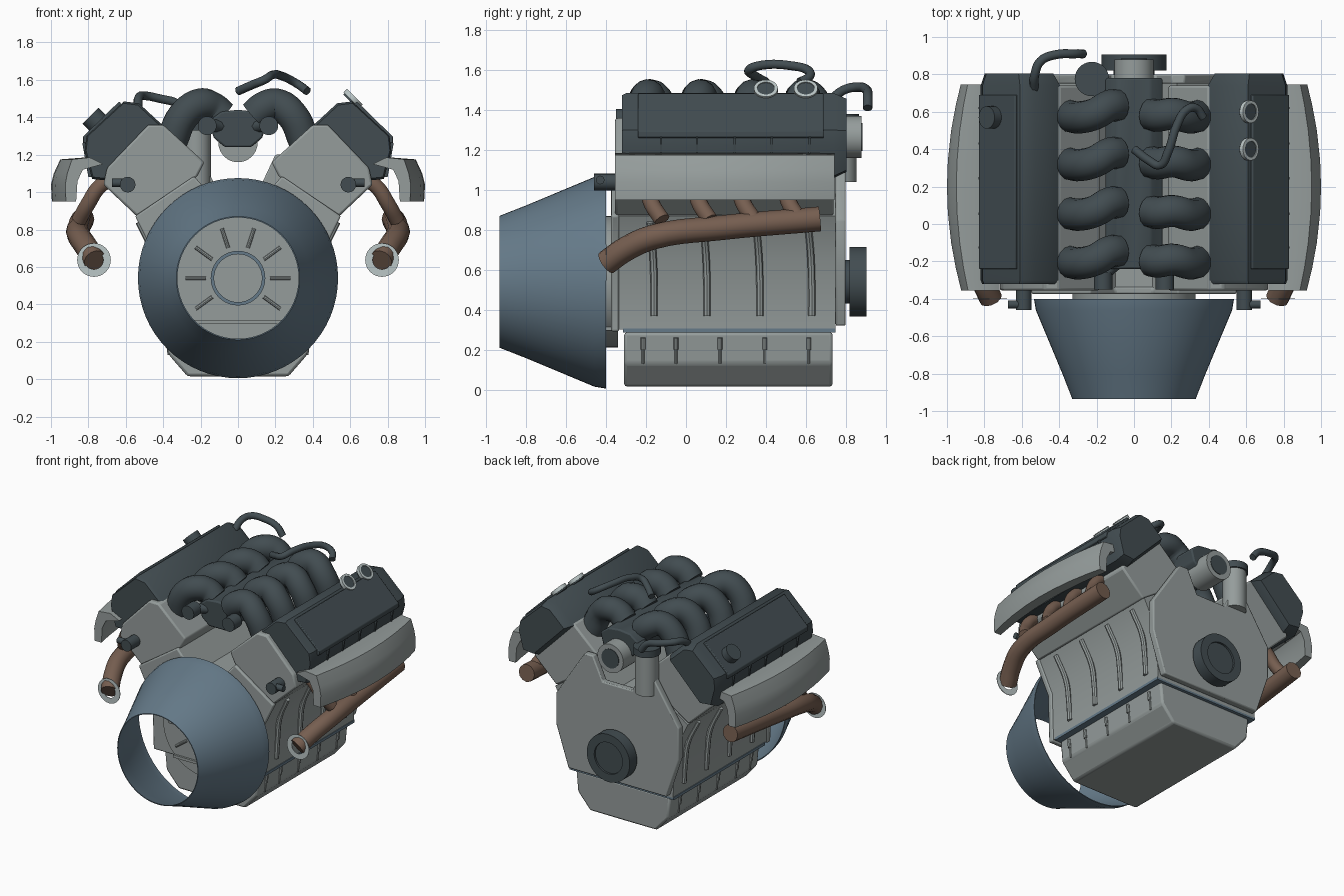
import bpy, bmesh, math
from mathutils import Vector

if "Cube" in bpy.data.objects:
    bpy.data.objects.remove(bpy.data.objects["Cube"])


def mat(name, c):
    m = bpy.data.materials.new(name)
    m.diffuse_color = (*c, 1)
    m.use_nodes = True
    m.node_tree.nodes["Principled BSDF"].inputs["Base Color"].default_value = m.diffuse_color
    return m


GREY = mat("cast_grey", (.30, .335, .33))
DARK = mat("dark_slate", (.054, .073, .082))
BLUE = mat("steel_blue", (.13, .195, .25))
COPPER = mat("copper_brown", (.18, .112, .08))
SILVER = mat("pale_silver", (.50, .57, .57))


def finish(bm, name, m, bevel=0, angle=35):
    bmesh.ops.recalc_face_normals(bm, faces=bm.faces)
    me = bpy.data.meshes.new(name)
    bm.to_mesh(me)
    bm.free()
    ob = bpy.data.objects.new(name, me)
    bpy.context.collection.objects.link(ob)
    me.materials.append(m)
    bpy.ops.object.select_all(action='DESELECT')
    ob.select_set(True)
    bpy.context.view_layer.objects.active = ob
    if bevel:
        b = ob.modifiers.new("bevel", 'BEVEL')
        b.width, b.segments, b.limit_method = bevel, 2, 'ANGLE'
    bpy.ops.object.shade_smooth_by_angle(angle=math.radians(angle))
    return ob


def loft(name, sections, m, bevel=0):
    """Skin closed (x, z) outlines placed along y, with capped ends."""
    bm = bmesh.new()
    loops = [[bm.verts.new((x, y, z)) for x, z in pts] for y, pts in sections]
    n = len(loops[0])
    for a, b in zip(loops, loops[1:]):
        for i in range(n):
            j = (i + 1) % n
            bm.faces.new((a[i], a[j], b[j], b[i]))
    bm.faces.new(loops[0])
    bm.faces.new(loops[-1])
    return finish(bm, name, m, bevel)


def prism(name, pts, y0, y1, m, bevel=0):
    return loft(name, [(y0, pts), (y1, pts)], m, bevel)


def both(half):
    """Full outline from its right half, listed from top centre to bottom."""
    return half + [(-x, z) for x, z in reversed(half) if x > 0]


def shrink(pts, k):
    cx = sum(p[0] for p in pts) / len(pts)
    cz = sum(p[1] for p in pts) / len(pts)
    return [(cx + (x - cx) * k, cz + (z - cz) * k) for x, z in pts]


def lathe(name, profile, origin, axis, m, n=40, closed=False):
    """Spin (distance along axis, radius) points; open profiles get end caps."""
    bm = bmesh.new()
    q = Vector((0, 0, 1)).rotation_difference(Vector(axis).normalized())
    rings = []
    for d, r in profile:
        rings.append([bm.verts.new(Vector(origin) + q @ Vector((
            r * math.cos(t * math.tau / n), r * math.sin(t * math.tau / n), d))) for t in range(n)])
    pairs = list(zip(rings, rings[1:])) + ([(rings[-1], rings[0])] if closed else [])
    for a, b in pairs:
        for i in range(n):
            j = (i + 1) % n
            bm.faces.new((a[i], a[j], b[j], b[i]))
    if not closed:
        bm.faces.new(rings[0])
        bm.faces.new(rings[-1])
    return finish(bm, name, m)


def cyl(name, origin, axis, r, length, m, n=28):
    return lathe(name, [(0, r), (length, r)], origin, axis, m, n)


def tube(name, pts, r, m, res=3):
    cu = bpy.data.curves.new(name, 'CURVE')
    cu.dimensions = '3D'
    cu.bevel_depth, cu.bevel_resolution, cu.use_fill_caps = r, res, True
    cu.resolution_u = 5
    s = cu.splines.new('BEZIER')
    s.bezier_points.add(len(pts) - 1)
    for bp, p in zip(s.bezier_points, pts):
        bp.co = p
        bp.handle_left_type = bp.handle_right_type = 'AUTO'
    ob = bpy.data.objects.new(name, cu)
    bpy.context.collection.objects.link(ob)
    cu.materials.append(m)
    bpy.ops.object.select_all(action='DESELECT')
    ob.select_set(True)
    bpy.context.view_layer.objects.active = ob
    bpy.ops.object.convert(target='MESH')
    bpy.ops.object.shade_smooth_by_angle(angle=math.radians(40))


# Crankcase, gasket, oil pan, timing cover
block = both([(0, .93), (.1, .93), (.23, 1.08), (.54, .87), (.43, .65), (.42, .30)])
prism("engine_block", block, -.35, .75, GREY)
prism("block_front_flange", shrink(block, 1.02), -.375, -.335, GREY, .01)
prism("pan_gasket", both([(0, .305), (.425, .305), (.425, .285), (0, .285)]), -.315, .75, BLUE)
prism("oil_pan", both([(0, .287), (.385, .287), (.37, .13), (.27, .015), (0, .015)]), -.31, .735, GREY, .015)
prism("timing_cover", both([(0, 1.03), (.12, 1.03), (.2, 1.2), (.27, 1.2), (.5, .85),
                            (.5, .62), (.40, .32), (0, .32)]), .75, .80, GREY, .008)

# Bell housing shell and the bearing plate inside it
lathe("bell_housing", [(-.935, .33), (-.80, .383), (-.46, .525), (-.40, .535), (-.40, .529),
                       (-.46, .519), (-.80, .377), (-.935, .324)], (0, 0, .54), (0, 1, 0), BLUE, 64, True)
cyl("bearing_plate", (0, -.40, .54), (0, 1, 0), .33, .06, GREY, 48)
lathe("bearing_ring", [(-.412, .128), (-.412, .146), (-.39, .146), (-.39, .128)],
      (0, 0, .54), (0, 1, 0), BLUE, 40, True)
for k in (0, 1, 2, 3, 4, 5, 6, 9):
    a = math.radians(36 * k)
    d = Vector((math.cos(a), 0, math.sin(a)))
    cyl("plate_rib", Vector((0, -.4, .54)) + d * .17, d, .01, .11, GREY, 8)
prism("plate_ledge", [(-.24, .315), (.24, .315), (.24, .295), (-.24, .295)], -.415, -.36, GREY)

# Crank pulley, water outlet, filler neck
cyl("pulley_hub", (0, .79, .54), (0, 1, 0), .11, .05, DARK)
lathe("crank_pulley", [(.82, .10), (.82, .175), (.905, .175), (.905, .115), (.89, .115), (.89, .10)],
      (0, 0, .54), (0, 1, 0), DARK, 40, True)
cyl("pulley_face", (0, .83, .54), (0, 1, 0), .114, .062, DARK)
cyl("water_outlet", (0, .68, 1.265), (0, 1, 0), .105, .2, GREY, 36)
cyl("outlet_bore", (0, .878, 1.265), (0, 1, 0), .07, .006, DARK)
cyl("filler_neck", (-.225, .775, 1.04), (0, 0, 1), .08, .3, GREY)
cyl("filler_cap", (-.225, .775, 1.33), (0, 0, 1), .092, .05, DARK)

# Intake plenum with two front plugs
prism("intake_plenum", both([(0, 1.44), (.09, 1.43), (.155, 1.38), (.13, 1.29), (.07, 1.24), (0, 1.24)]),
      -.24, .78, DARK, .01)
for s in (-1, 1):
    cyl("plenum_plug", (s * .165, -.35, 1.355), (0, 1, 0), .05, .09, DARK)
    tube("plug_arm", [(s * .165, -.28, 1.355), (s * .13, -.24, 1.355), (s * .08, -.2, 1.35)], .035, DARK)

head = [(.40, 1.36), (.18, 1.16), (.22, 1.08), (.54, .87), (.72, 1.04), (.70, 1.13), (.48, 1.36)]
cover = [(.395, 1.35), (.53, 1.475), (.61, 1.485), (.81, 1.30), (.82, 1.22), (.78, 1.07), (.68, 1.06)]
shield = [(.72, 1.15), (.82, 1.185), (.95, 1.175), (.985, 1.10), (1.0, 1.04), (.995, .95),
          (.92, .95), (.91, 1.06), (.87, 1.12)]
panel = [(.615, 1.46), (.635, 1.485), (.83, 1.295), (.83, 1.265), (.80, 1.255)]

for s in (-1, 1):
    def side(pts):
        return [(s * x, z) for x, z in pts]
    # Cylinder head and valve cover
    prism("cylinder_head", side(head), -.355, .74, GREY, .012)
    loft("valve_cover", [(-.32, side(shrink(cover, .95))), (-.30, side(cover)),
                         (.74, side(cover)), (.805, side(shrink(cover, .86)))], DARK)
    prism("cover_panel", side(panel), -.24, .69, DARK, .005)
    for y in (-.125, .055, .245, .43, .62):
        prism("cover_fin", side([(.815, 1.28), (.832, 1.26), (.80, 1.08), (.77, 1.08)]), y - .006, y + .006, DARK)
    # Bowed heat shield
    rows = []
    for y in (-.355, -.24, -.1, .06, .2, .34, .5, .64, .745):
        t = abs(y - .2) / .55
        rows.append((y, side([(x - .075 * t * t * max(0, (x - .72) / .28), z) for x, z in shield])))
    loft("heat_shield", rows, GREY)
    # Exhaust collector, branches and end flange
    tube("exhaust_collector", [(s * .83, .67, .855), (s * .85, .17, .81), (s * .85, -.16, .765),
                               (s * .81, -.3, .705), (s * .765, -.4, .635)], .062, COPPER, 4)
    for y in (-.13, .11, .33, .56):
        tube("exhaust_branch", [(s * .66, y - .06, 1.08), (s * .74, y - .06, 1.03),
                                (s * .80, y - .045, .94), (s * .85, y + .01, .85)], .042, COPPER)
    lathe("exhaust_flange", [(-.402, .05), (-.402, .09), (-.398, .09), (-.398, .05)],
          (s * .77, 0, .637), (0, 1, 0), SILVER, 32, True)
    # Intake runners
    for y in (.60, .345, .08, -.18):
        e = .035 if s < 0 else -.015
        tube("intake_runner", [(s * .085, y + e, 1.405), (s * .135, y + e - .005, 1.45),
                               (s * .205, y - .01, 1.468), (s * .29, y - .03, 1.41),
                               (s * .355, y - .02, 1.27)], .086, DARK, 5)
    # Front sensors
    cyl("sensor_body", (s * .59, -.46, 1.04), (0, 1, 0), .042, .12, DARK, 16)
    cyl("sensor_tip", (s * .59, -.43, 1.05), (s, 0, 0), .022, .085, DARK, 12)
    # Block side ribs and pan studs
    for y in (-.16, .105, .37, .63):
        tube("block_rib", [(s * .425, y, .37), (s * .435, y, .52), (s * .455, y - .005, .67),
                           (s * .53, y - .02, .84)], .018, GREY, 2)
    for y in (-.215, -.05, .17, .395, .615):
        cyl("pan_stud", (s * .37, y, .13), (s * .012, 0, .12), .007, .12, GREY, 8)
        cyl("pan_stud_head", (s * .38, y, .20), (s * .012, 0, .12), .012, .06, GREY, 8)

# Caps on the valve covers
for y in (.40, .60):
    c = (.60, y, 1.485)
    cyl("ringed_cap", c, (1, 0, 1), .052, .03, DARK)
    lathe("cap_ring", [(.01, .044), (.01, .06), (.035, .06), (.035, .044)], c, (1, 0, 1), SILVER, 32, True)
cyl("oil_cap", (-.71, .57, 1.33), (-1, 0, 1), .06, .11, DARK)

# Hoses
tube("breather_hose", [(-.535, .72, 1.45), (-.53, .80, 1.505), (-.5, .87, 1.515),
                       (-.42, .905, 1.50), (-.32, .91, 1.47), (-.27, .91, 1.41)], .024, DARK)
tube("vacuum_hose", [(0, .40, 1.54), (.08, .34, 1.575), (.14, .315, 1.60), (.18, .38, 1.625),
                     (.23, .53, 1.622), (.28, .61, 1.60), (.33, .62, 1.57), (.37, .57, 1.54)], .023, DARK)
